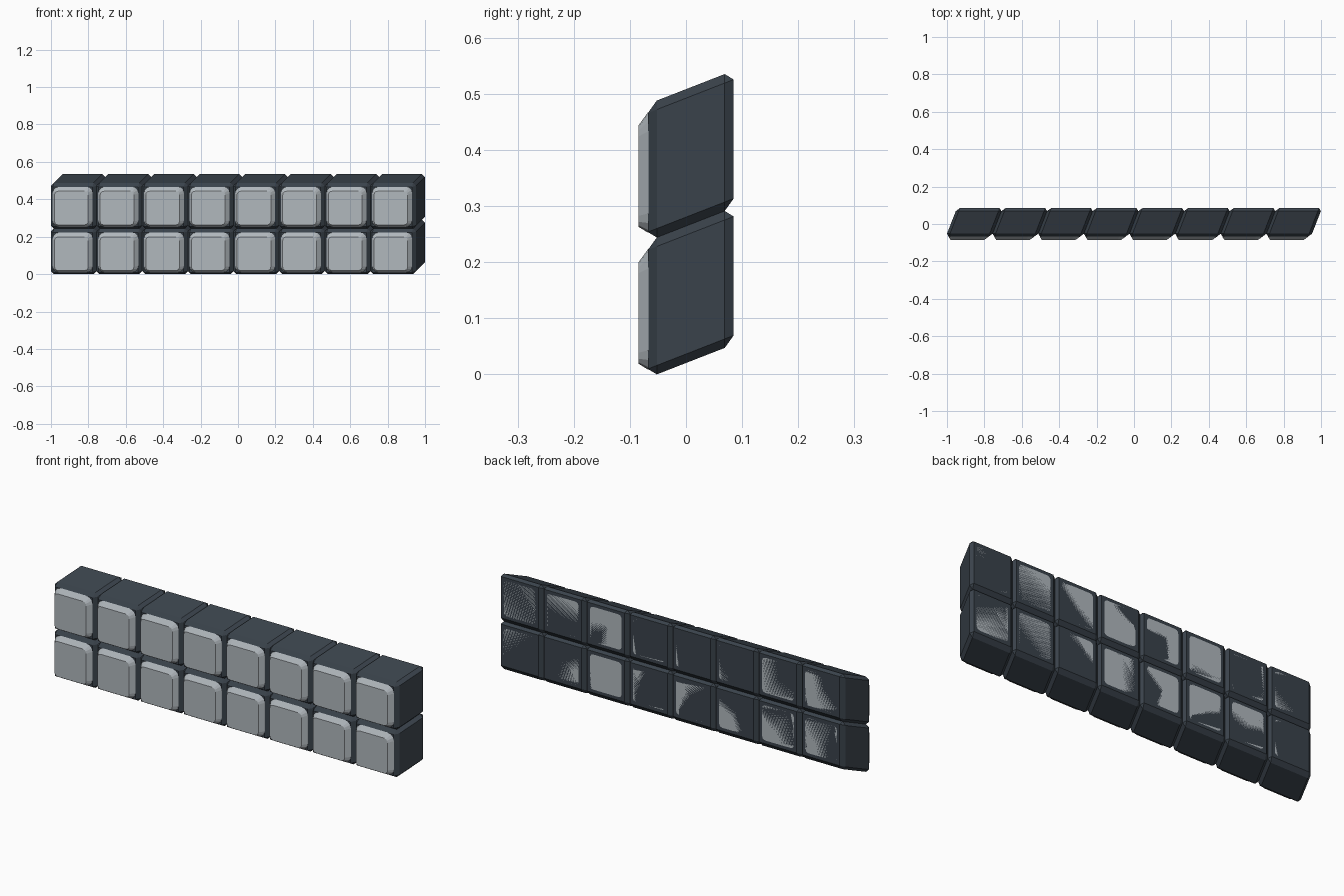
import bpy, bmesh
from mathutils import Matrix

if "Cube" in bpy.data.objects:
    bpy.data.objects.remove(bpy.data.objects["Cube"])

W = 0.244        # block size and pitch
K = 0.39         # shear of x and z along depth
Y0 = -0.052      # depth where the shear offset is zero


def material(name, rgb):
    m = bpy.data.materials.new(name)
    m.diffuse_color = (*rgb, 1)
    m.use_nodes = True
    m.node_tree.nodes["Principled BSDF"].inputs["Base Color"].default_value = m.diffuse_color
    return m


def box(size, y0, y1):
    bm = bmesh.new()
    bmesh.ops.create_cube(bm, size=1)
    bm.transform(Matrix.Translation((0, (y0 + y1) / 2, 0))
                 @ Matrix.Diagonal((size, y1 - y0, size, 1)))
    return bm


def bevel(bm, edges, width, segments=1):
    bmesh.ops.bevel(bm, geom=edges, offset=width, offset_type='OFFSET',
                    segments=segments, profile=0.5, affect='EDGES')


def shell_block():
    # dark block with every edge chamfered
    bm = box(W, -0.068, 0.085)
    bevel(bm, bm.edges[:], 0.016)
    return bm


def pad_block():
    # light core with rounded corners and chamfered ends
    bm = box(0.214, -0.085, 0.085)
    bevel(bm, [e for e in bm.edges
               if abs(e.verts[0].co.y - e.verts[1].co.y) > 0.1], 0.034, 3)
    bevel(bm, [e for e in bm.edges
               if abs(e.verts[0].co.y - e.verts[1].co.y) < 0.001], 0.017)
    return bm


def finish(bm, name, mat):
    # slant the part sideways and upwards towards the back
    shear = Matrix(((1, K, 0, -K * Y0), (0, 1, 0, 0),
                    (0, K, 1, -K * Y0), (0, 0, 0, 1)))
    bm.transform(shear)
    bmesh.ops.recalc_face_normals(bm, faces=bm.faces[:])
    me = bpy.data.meshes.new(name)
    bm.to_mesh(me)
    bm.free()
    me.materials.append(mat)
    return me


shell = finish(shell_block(), "block_shell", material("dark_slate", (0.042, 0.055, 0.07)))
pad = finish(pad_block(), "block_pad", material("light_grey", (0.44, 0.48, 0.51)))

# two rows of eight blocks
for row in range(2):
    for col in range(8):
        for me in (shell, pad):
            ob = bpy.data.objects.new(f"{me.name}_{row + 1}_{col + 1}", me)
            ob.location = (-1 + W * (col + 0.5), 0, W * (row + 0.5))
            bpy.context.collection.objects.link(ob)
